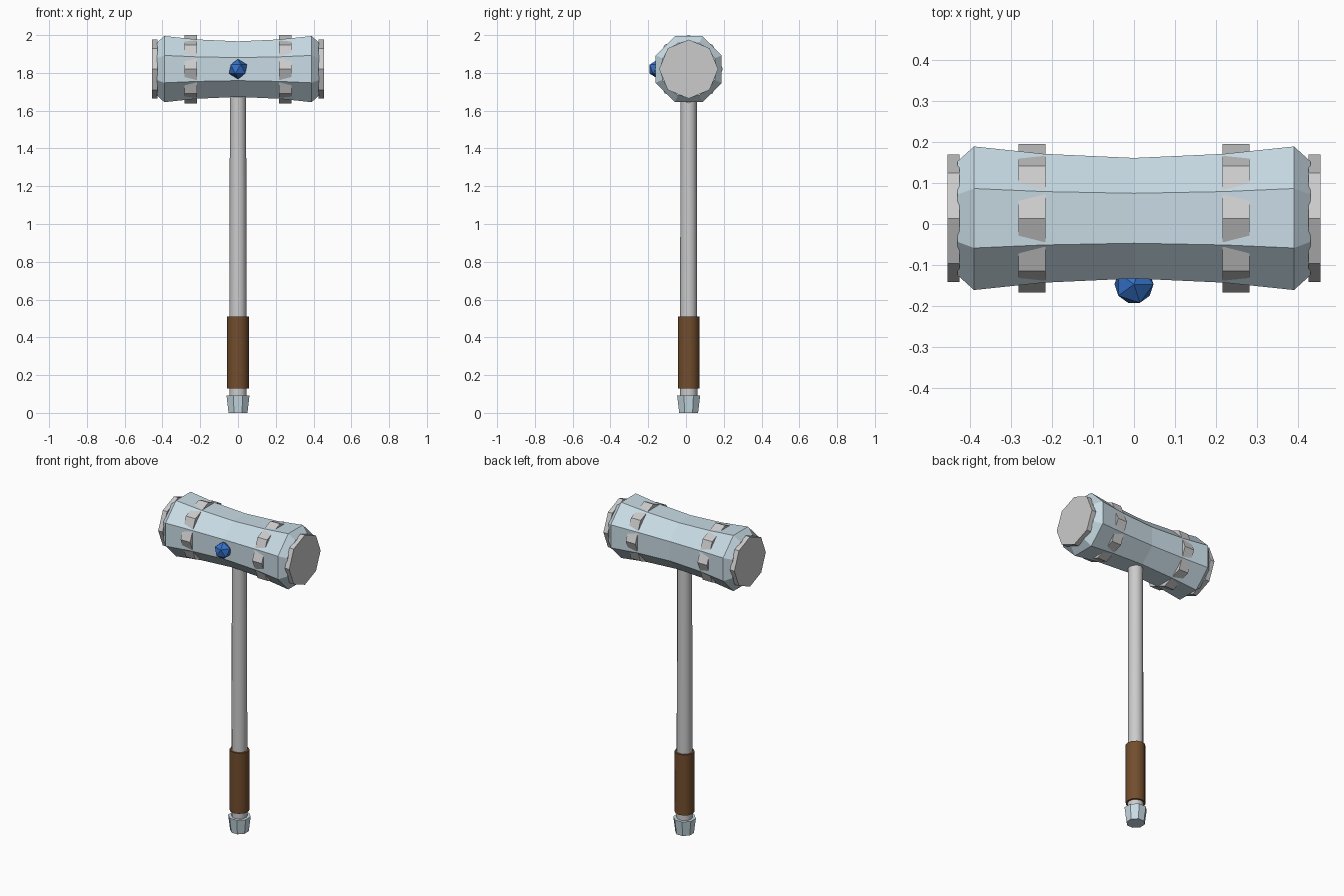
import bpy, bmesh
from math import pi, cos, radians
from mathutils import Matrix

if "Cube" in bpy.data.objects:
    bpy.data.objects.remove(bpy.data.objects["Cube"])

CY, CZ = 0.014, 1.82          # handle axis offset in y, head centre height
COS = cos(pi / 8)             # octagon apothem / corner radius


def material(name, rgb):
    m = bpy.data.materials.new(name)
    m.diffuse_color = (*rgb, 1)
    m.use_nodes = True
    m.node_tree.nodes["Principled BSDF"].inputs["Base Color"].default_value = m.diffuse_color
    return m


STEEL = material("blue_steel", (0.58, 0.71, 0.78))
LEATHER = material("brown_leather", (0.17, 0.075, 0.027))
GEM = material("blue_gem", (0.034, 0.17, 0.59))


def lathe(name, profile, sides, turn=0.0, along_x=False, mat=None, smooth=False):
    """Solid of rings (position, corner radius) around z, or around x at head height."""
    bm = bmesh.new()
    rings = []
    for pos, r in profile:
        ring = bmesh.ops.create_circle(
            bm, segments=sides, radius=r,
            matrix=Matrix.Translation((0, 0, pos)) @ Matrix.Rotation(turn, 4, 'Z'))
        rings.append(ring["verts"])
    for a, b in zip(rings, rings[1:]):
        for i in range(sides):
            j = (i + 1) % sides
            bm.faces.new((a[i], a[j], b[j], b[i]))
    bm.faces.new(rings[0])
    bm.faces.new(rings[-1])
    bmesh.ops.recalc_face_normals(bm, faces=bm.faces)
    if along_x:
        bm.transform(Matrix.Rotation(pi / 2, 4, 'Y'))
    bm.transform(Matrix.Translation((0, CY, CZ if along_x else 0)))
    me = bpy.data.meshes.new(name)
    bm.to_mesh(me)
    bm.free()
    ob = bpy.data.objects.new(name, me)
    bpy.context.collection.objects.link(ob)
    if mat:
        me.materials.append(mat)
    if smooth:
        bpy.ops.object.select_all(action='DESELECT')
        ob.select_set(True)
        bpy.context.view_layer.objects.active = ob
        bpy.ops.object.shade_smooth_by_angle(angle=radians(50))
    return ob


# Waisted octagonal head with chamfered ends
half = [(0.0, 0.147), (0.22, 0.157), (0.39, 0.175), (0.43, 0.139)]
outline = [(-x, r) for x, r in reversed(half[1:])] + half
lathe("head", [(x, r / COS) for x, r in outline], 8, pi / 8, True, STEEL)

# Bands and striking faces, turned half a facet so the head corners poke through
for side, s in (("left", -1), ("right", 1)):
    lathe(f"band_{side}", [(s * 0.216, 0.181), (s * 0.282, 0.181)], 8, 0, True)
    lathe(f"striking_face_{side}", [(s * 0.425, 0.156), (s * 0.455, 0.156)], 8, 0, True)

# Handle
lathe("shaft", [(0.08, 0.046), (1.72, 0.043)], 12, smooth=True)
lathe("grip", [(0.13, 0.057), (0.51, 0.057)], 12, mat=LEATHER, smooth=True)
lathe("pommel", [(0.0, 0.05 / COS), (0.093, 0.061 / COS)], 8, pi / 8, mat=STEEL)

# Faceted gem on the front of the head
bpy.ops.mesh.primitive_ico_sphere_add(subdivisions=1, radius=0.053,
                                      location=(0, -0.147, CZ))
gem = bpy.context.object
gem.name = "gem"
gem.data.materials.append(GEM)
